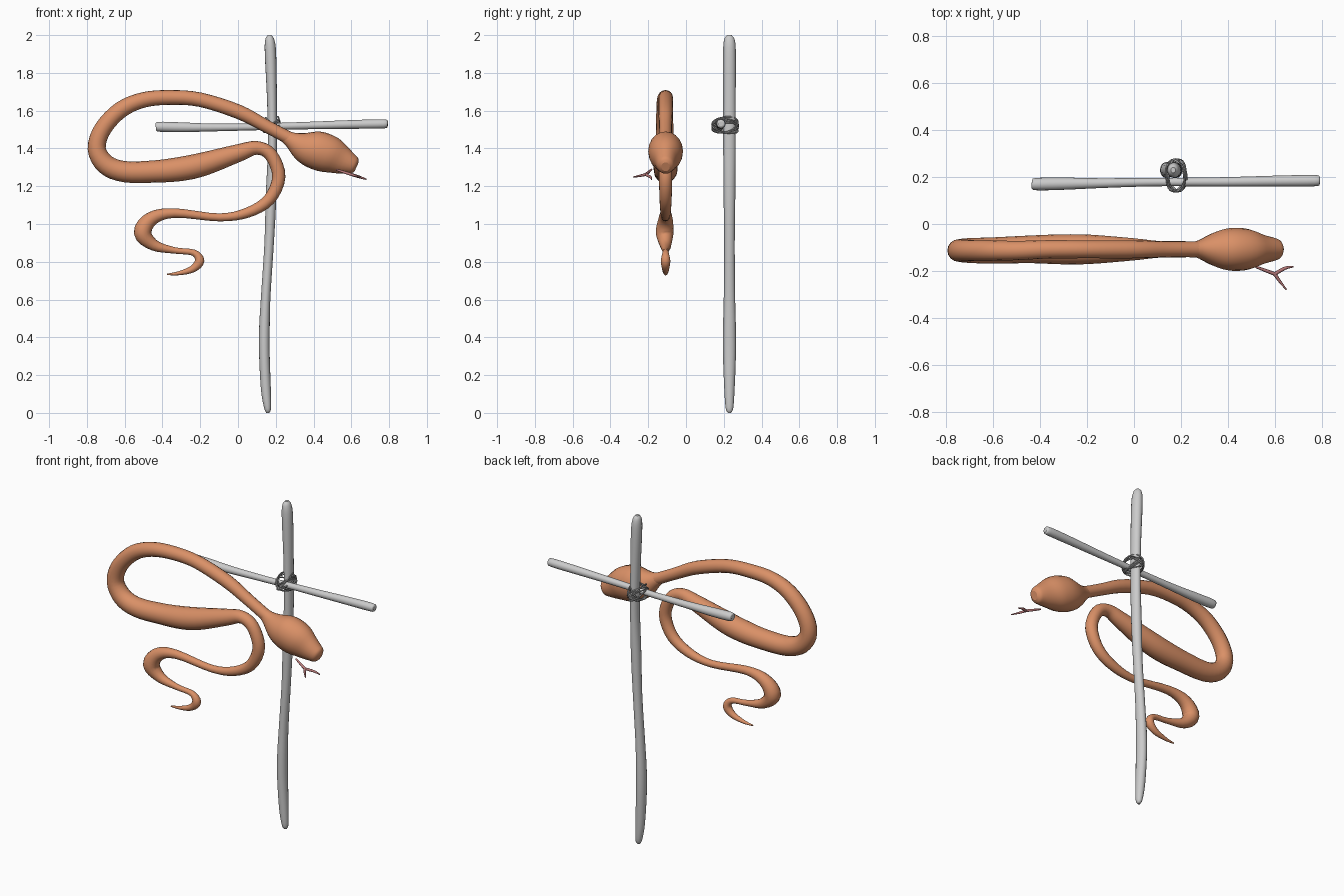
import bpy, bmesh, math
from mathutils import Vector, Matrix


def material(name, rgb):
    m = bpy.data.materials.new(name)
    m.diffuse_color = (*rgb, 1)
    return m


SKIN = material("orange skin", (0.70, 0.28, 0.135))
WOOD = material("pale grey wood", (0.60, 0.60, 0.60))
CORD = material("grey cord", (0.42, 0.42, 0.42))
PINK = material("dull pink", (0.50, 0.20, 0.20))


def smooth_path(pts, steps):
    """Catmull-Rom interpolation of (x, y, z, side radius, up radius) points."""
    p = [Vector(q) for q in pts]
    p = [p[0] * 2 - p[1]] + p + [p[-1] * 2 - p[-2]]
    out = []
    for i in range(1, len(p) - 2):
        a, b, c, d = p[i - 1:i + 3]
        for s in range(steps):
            t = s / steps
            out.append(0.5 * (2 * b + (c - a) * t + (2 * a - 5 * b + 4 * c - d) * t ** 2
                              + (3 * b - a - 3 * c + d) * t ** 3))
    return out + [p[-2]]


def loft(name, pts, mat, sides=16, steps=4, ref=(0, 1, 0)):
    """Tube with changing elliptical section, closed at both ends."""
    path = smooth_path(pts, steps)
    pos = [Vector(q[:3]) for q in path]
    bm = bmesh.new()
    rings = []
    for i, q in enumerate(path):
        tan = (pos[min(i + 1, len(pos) - 1)] - pos[max(i - 1, 0)]).normalized()
        up = tan.cross(Vector(ref)).normalized()
        side = up.cross(tan)
        ring = []
        for k in range(sides):
            a = 2 * math.pi * k / sides
            ring.append(bm.verts.new(pos[i] + side * math.cos(a) * max(q[3], 0.002)
                                     + up * math.sin(a) * max(q[4], 0.002)))
        rings.append(ring)
    for r0, r1 in zip(rings, rings[1:]):
        for k in range(sides):
            n = (k + 1) % sides
            bm.faces.new((r0[k], r0[n], r1[n], r1[k]))
    bm.faces.new(rings[0])
    bm.faces.new(rings[-1])
    bmesh.ops.recalc_face_normals(bm, faces=bm.faces)
    me = bpy.data.meshes.new(name)
    bm.to_mesh(me)
    bm.free()
    me.materials.append(mat)
    ob = bpy.data.objects.new(name, me)
    bpy.context.collection.objects.link(ob)
    for f in me.polygons:
        f.use_smooth = len(f.vertices) == 4
    return ob


def round_pts(pts):
    return [(*p, p[3]) for p in pts]


# Coiled body, from neck to tail tip: x, z, radius
body = [(0.31, 1.435, .038), (0.25, 1.465, .034), (0.14, 1.523, .034), (0.0, 1.595, .038),
        (-0.2, 1.658, .038), (-0.36, 1.67, .039), (-0.5, 1.657, .041), (-0.62, 1.605, .044),
        (-0.715, 1.505, .046), (-0.748, 1.40, .048), (-0.70, 1.315, .053), (-0.60, 1.277, .056),
        (-0.44, 1.278, .059), (-0.3, 1.292, .064), (-0.18, 1.318, .062), (0.0, 1.375, .047),
        (0.1, 1.403, .036), (0.175, 1.365, .035), (0.216, 1.25, .035), (0.165, 1.13, .032),
        (0.05, 1.06, .027), (-0.1, 1.035, .021), (-0.335, 1.058, .025), (-0.455, 1.03, .037),
        (-0.505, 0.955, .047), (-0.445, 0.888, .03), (-0.335, 0.86, .017), (-0.235, 0.848, .017),
        (-0.203, 0.805, .025), (-0.24, 0.762, .019), (-0.31, 0.74, .011), (-0.375, 0.733, .004)]
loft("snake_body", [(x, -0.108 if x > -0.5 else -0.113, z, r, r) for x, z, r in body], SKIN)

# Head, from neck to snout: x, z, half width, half height
head = [(0.25, 1.465, .03, .033), (0.285, 1.443, .042, .045), (0.335, 1.415, .068, .075),
        (0.38, 1.398, .085, .094), (0.43, 1.386, .092, .103), (0.49, 1.366, .086, .098),
        (0.545, 1.340, .064, .078), (0.595, 1.318, .05, .056), (0.617, 1.308, .04, .045),
        (0.628, 1.303, .022, .026)]
loft("snake_head", [(x, -0.108, z, w, h) for x, z, w, h in head], SKIN, sides=20, steps=3)

# Forked tongue
fork = (0.60, -0.213, 1.262, .008)
tongue = {
    "tongue_stem": [(0.52, -0.183, 1.288, .005), (0.56, -0.198, 1.275, .007), fork],
    "tongue_left_tip": [fork, (0.645, -0.188, 1.248, .007), (0.68, -0.182, 1.236, .003)],
    "tongue_right_tip": [fork, (0.622, -0.245, 1.255, .006), (0.65, -0.28, 1.248, .003)],
}
for name, pts in tongue.items():
    loft(name, round_pts(pts), PINK, sides=8, steps=3, ref=(0, 0, 1))

# Upright pole: x, z, half depth, half width
pole = [(0.158, 0.0, .008, .008), (0.157, 0.025, .02, .018), (0.148, 0.12, .027, .026),
        (0.14, 0.3, .034, .028), (0.14, 0.45, .034, .028), (0.147, 0.62, .03, .025),
        (0.165, 0.9, .028, .025), (0.175, 1.15, .031, .028), (0.182, 1.4, .033, .024),
        (0.18, 1.65, .033, .026), (0.172, 1.9, .034, .030), (0.168, 1.975, .028, .024),
        (0.167, 2.0, .012, .010)]
loft("upright_pole", [(x, 0.23, z, d, w) for x, z, d, w in pole], WOOD)

# Crossbar
bar = [(-0.435, 0.17, 1.515, .014), (-0.42, 0.17, 1.515, .026), (-0.3, 0.172, 1.512, .026),
       (-0.15, 0.174, 1.511, .021), (0.05, 0.178, 1.513, .018), (0.2, 0.179, 1.517, .018),
       (0.4, 0.18, 1.522, .02), (0.6, 0.183, 1.527, .023), (0.77, 0.185, 1.53, .024),
       (0.793, 0.185, 1.53, .014)]
loft("crossbar", round_pts(bar), WOOD)

# Cord lashing: thin loops tilted both ways around the joint
for i in range(8):
    tilt = (-1 if i % 2 else 1) * math.radians(28 + 7 * (i // 2))
    twist = math.radians((-14, 10, 6, -8, 16, -4, -2, 14)[i])
    bpy.ops.mesh.primitive_torus_add(major_segments=28, minor_segments=6,
                                     major_radius=0.06, minor_radius=0.004)
    ob = bpy.context.object
    ob.name = f"cord_loop_{i + 1}"
    ob.data.transform(Matrix.Translation((0.18, 0.207, 1.518 + 0.003 * (i - 3.5)))
                      @ Matrix.Rotation(tilt, 4, 'Y') @ Matrix.Rotation(twist, 4, 'X')
                      @ Matrix.Diagonal((0.85, 1.15, 1, 1)))
    ob.data.materials.append(CORD)
    bpy.ops.object.shade_smooth()
